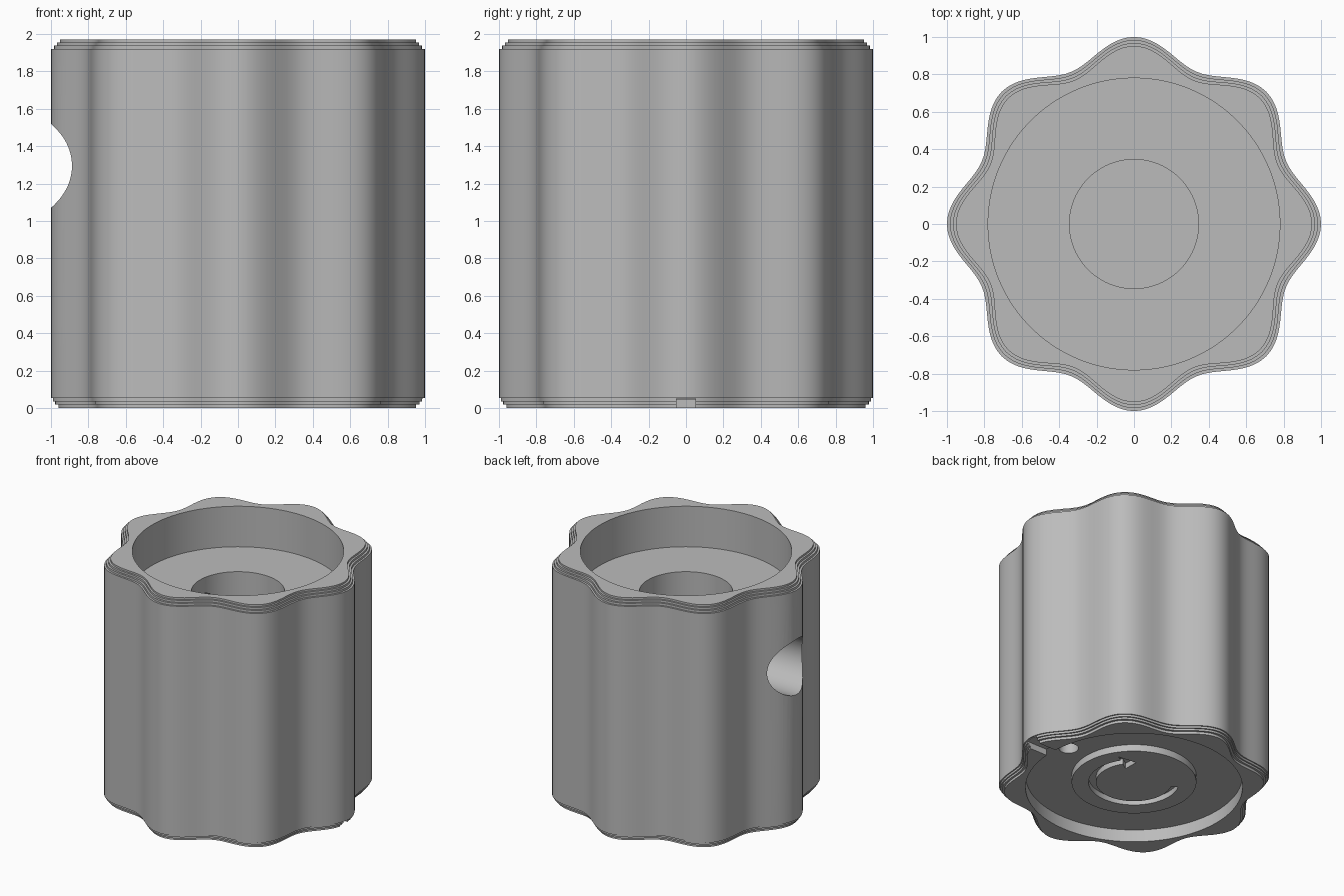
import bpy, bmesh, math
from mathutils import Matrix

SEG = 192

cube = bpy.data.objects.get("Cube")
if cube:
    bpy.data.objects.remove(cube, do_unlink=True)

grey = bpy.data.materials.new("plain grey")
grey.use_nodes = True
grey.diffuse_color = (0.5, 0.5, 0.5, 1)
grey.node_tree.nodes["Principled BSDF"].inputs["Base Color"].default_value = (0.5, 0.5, 0.5, 1)


def make_object(name, bm):
    bmesh.ops.recalc_face_normals(bm, faces=bm.faces)
    mesh = bpy.data.meshes.new(name)
    bm.to_mesh(mesh)
    bm.free()
    mesh.materials.append(grey)
    obj = bpy.data.objects.new(name, mesh)
    bpy.context.collection.objects.link(obj)
    return obj


def circle(radius):
    return lambda a: radius


def lobed(inset):
    return lambda a: 0.94 + 0.06 * math.cos(8 * a) - inset


def cylinder(name, radius, depth, matrix):
    bm = bmesh.new()
    bmesh.ops.create_cone(bm, cap_ends=True, segments=64, radius1=radius,
                          radius2=radius, depth=depth, matrix=matrix)
    return make_object(name, bm)


def prism(name, points, z0, z1):
    bm = bmesh.new()
    face = bm.faces.new([bm.verts.new((x, y, z0)) for x, y in points])
    side = bmesh.ops.extrude_face_region(bm, geom=[face])["geom"]
    verts = [v for v in side if isinstance(v, bmesh.types.BMVert)]
    bmesh.ops.translate(bm, verts=verts, vec=(0, 0, z1 - z0))
    return make_object(name, bm)


def polar(radius, degrees):
    a = math.radians(degrees)
    return radius * math.cos(a), radius * math.sin(a)


# Knob body: one continuous wall from the underside boss, over the rim, into the bore
rings = [(circle(0.46), 0.045), (circle(0.46), 0.1), (circle(0.8), 0.1), (circle(0.8), 0)]
low_steps = [(0.04, 0, 0.02), (0.022, 0.02, 0.036), (0.01, 0.036, 0.053)]
top_steps = [(0, 0.053, 1.92), (0.016, 1.92, 1.938), (0.032, 1.938, 1.955), (0.048, 1.955, 1.97)]
for inset, low, high in low_steps + top_steps:
    rings += [(lobed(inset), low), (lobed(inset), high)]
rings += [(circle(0.78), 1.97), (circle(0.78), 1.64), (circle(0.345), 1.64), (circle(0.345), 0.5)]

bm = bmesh.new()
loops = []
for radius, z in rings:
    angles = [math.tau * i / SEG for i in range(SEG)]
    loops.append([bm.verts.new((radius(a) * math.cos(a), radius(a) * math.sin(a), z))
                  for a in angles])
for lower, upper in zip(loops, loops[1:]):
    for i in range(SEG):
        j = (i + 1) % SEG
        bm.faces.new((lower[i], lower[j], upper[j], upper[i]))
bm.faces.new(loops[0])
bm.faces.new(loops[-1])
body = make_object("knob_body", bm)

# Cutters: side screw hole, pointer slot, indexing hole and engraved turning arrow
across = Matrix.Rotation(math.pi / 2, 4, "Y")
cutters = [
    cylinder("screw_hole", 0.225, 0.9, Matrix.Translation((-0.65, 0, 1.295)) @ across),
    prism("pointer_slot", [(0.7, -0.05), (1.1, -0.05), (1.1, 0.05), (0.7, 0.05)], -0.05, 0.05),
    cylinder("index_hole", 0.072, 0.6, Matrix.Translation((0.63, 0, 0.2))),
]
sweep = [-207 + 240 * i / 60 for i in range(61)]
arrow = [polar(0.335, a) for a in sweep]
arrow += [polar(0.39, 33), polar(0.29, 53), polar(0.21, 33)]
arrow += [polar(0.28, a) for a in reversed(sweep)]
cutters.append(prism("turning_arrow", arrow, -0.02, 0.09))

bpy.ops.object.select_all(action="DESELECT")
bpy.context.view_layer.objects.active = body
body.select_set(True)
for cutter in cutters:
    cutter.hide_render = True
    cut = body.modifiers.new(cutter.name, "BOOLEAN")
    cut.operation = "DIFFERENCE"
    cut.solver = "EXACT"
    cut.object = cutter
    bpy.ops.object.modifier_apply(modifier=cut.name)
    bpy.data.objects.remove(cutter, do_unlink=True)

bpy.ops.object.shade_smooth_by_angle(angle=math.radians(30))
